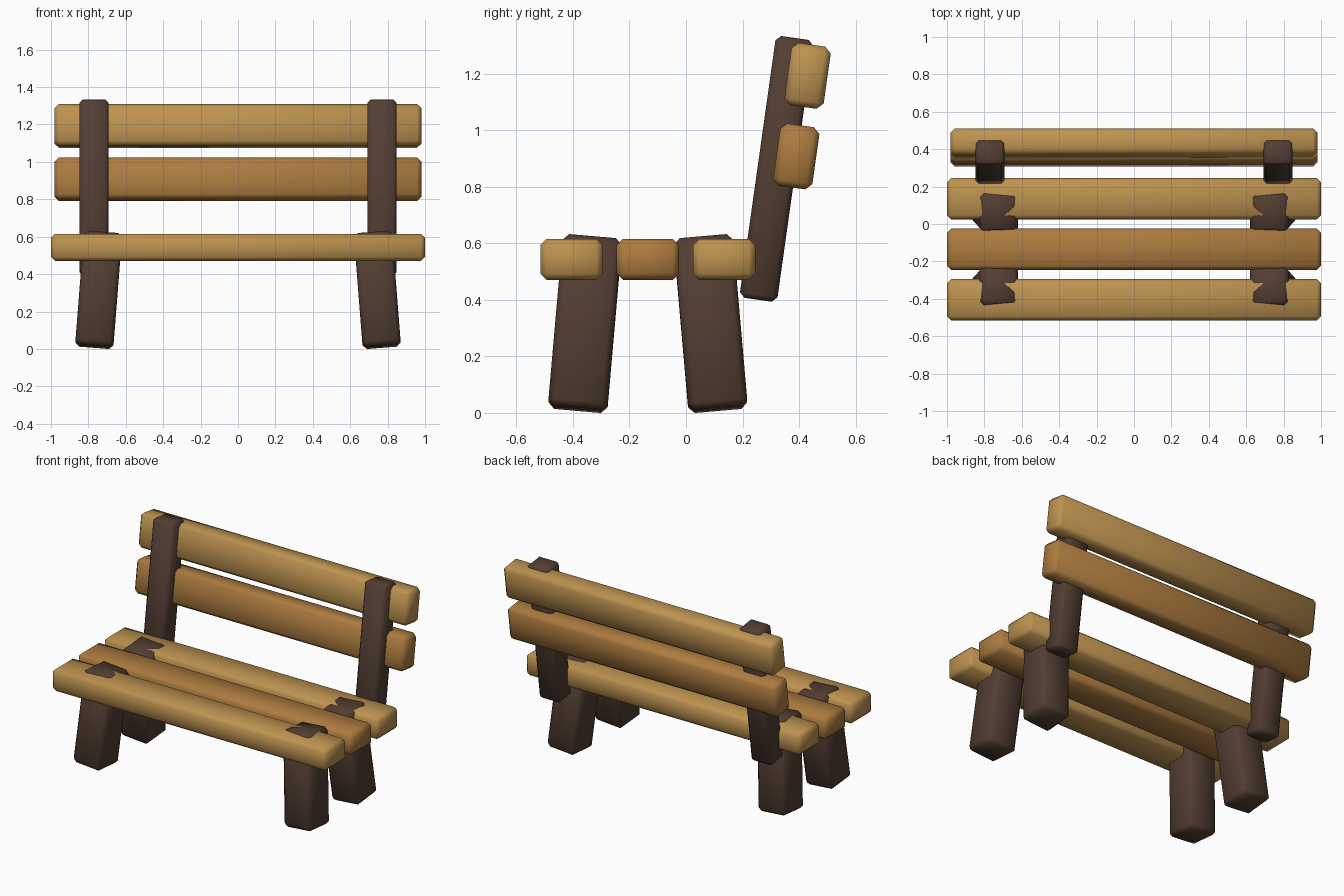
import bpy
from math import radians

if "Cube" in bpy.data.objects:
    bpy.data.objects.remove(bpy.data.objects["Cube"])


def material(name, rgb):
    m = bpy.data.materials.new(name)
    m.diffuse_color = (*rgb, 1)
    m.use_nodes = True
    m.node_tree.nodes["Principled BSDF"].inputs["Base Color"].default_value = m.diffuse_color
    return m


LIGHT = material("light_wood", (0.51, 0.29, 0.08))
MID = material("warm_wood", (0.42, 0.20, 0.05))
DARK = material("dark_wood", (0.085, 0.047, 0.032))


def beam(name, size, loc, mat, rot=(0, 0), chamfer=0.022):
    """Chamfered timber, tilted about x and y (degrees)."""
    bpy.ops.mesh.primitive_cube_add(size=1, location=loc)
    ob = bpy.context.object
    ob.name = name
    ob.scale = size
    bpy.ops.object.transform_apply(location=False, rotation=False, scale=True)
    ob.rotation_euler = (radians(rot[0]), radians(rot[1]), 0)
    bev = ob.modifiers.new("chamfer", 'BEVEL')
    bev.width = chamfer
    bev.segments = 1
    bpy.ops.object.shade_smooth()
    ob.data.materials.append(mat)
    return ob


# Seat planks
for name, y, mat in (("front", -0.405, LIGHT), ("middle", -0.135, MID), ("rear", 0.135, LIGHT)):
    beam(f"seat_plank_{name}", (2.0, 0.22, 0.145), (0, y, 0.543), mat)

# Backrest planks, leaning back
beam("back_plank_lower", (1.96, 0.14, 0.222), (0, 0.39, 0.907), MID, (-8, 0))
beam("back_plank_upper", (1.96, 0.14, 0.222), (0, 0.43, 1.192), LIGHT, (-8, 0))

for side, s in (("left", -1), ("right", 1)):
    # Splayed legs, tops just poking through the seat
    for end, e in (("front", -1), ("rear", 1)):
        beam(f"{end}_leg_{side}", (0.205, 0.21, 0.61),
             (s * 0.745, -0.135 + e * 0.222, 0.316), DARK, (e * 5, -s * 4.5))
    # Backrest posts
    beam(f"back_post_{side}", (0.157, 0.134, 0.935), (s * 0.77, 0.32, 0.863), DARK, (-8, 0), 0.018)
